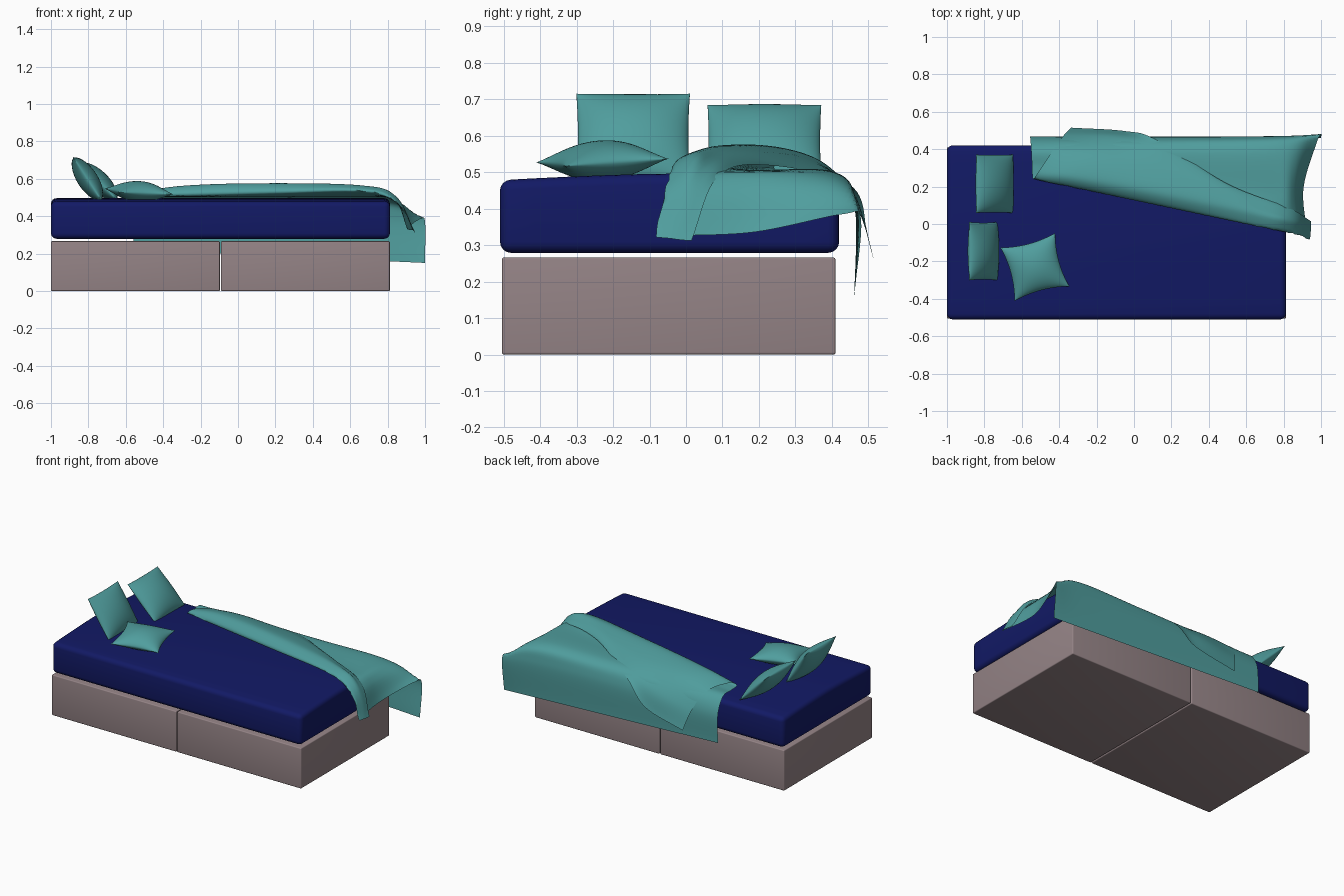
import bpy, bmesh, math
from mathutils import Vector

if "Cube" in bpy.data.objects:
    bpy.data.objects.remove(bpy.data.objects["Cube"])


def material(name, rgb):
    m = bpy.data.materials.new(name)
    m.diffuse_color = (*rgb, 1)
    m.use_nodes = True
    m.node_tree.nodes["Principled BSDF"].inputs["Base Color"].default_value = m.diffuse_color
    return m


TAUPE = material("taupe_fabric", (0.30, 0.23, 0.24))
NAVY = material("navy_fabric", (0.006, 0.010, 0.13))
TEAL = material("teal_fabric", (0.08, 0.34, 0.34))


def finish(name, bm, mat, angle=40):
    bmesh.ops.recalc_face_normals(bm, faces=bm.faces)
    me = bpy.data.meshes.new(name)
    bm.to_mesh(me)
    bm.free()
    me.materials.append(mat)
    ob = bpy.data.objects.new(name, me)
    bpy.context.collection.objects.link(ob)
    bpy.ops.object.select_all(action='DESELECT')
    ob.select_set(True)
    bpy.context.view_layer.objects.active = ob
    bpy.ops.object.shade_smooth_by_angle(angle=math.radians(angle))
    return ob


def rounded_box(name, lo, hi, radius, mat, crown=0.0):
    bm = bmesh.new()
    bmesh.ops.create_cube(bm, size=1)
    for v in bm.verts:
        v.co = Vector([lo[i] + (v.co[i] + 0.5) * (hi[i] - lo[i]) for i in range(3)])
    sharp = bm.edges[:]
    bmesh.ops.bevel(bm, geom=sharp, offset=radius, segments=4, profile=0.5, affect='EDGES')
    if crown:  # top sags gently towards the long sides
        mid = (lo[1] + hi[1]) / 2
        half = (hi[1] - lo[1]) / 2
        for k in range(-4, 5):
            bmesh.ops.bisect_plane(bm, geom=bm.verts[:] + bm.edges[:] + bm.faces[:],
                                   plane_co=(0, mid + k * half / 5, 0), plane_no=(0, 1, 0))
        for v in bm.verts:
            up = max(0, (v.co.z - lo[2] - radius) / (hi[2] - lo[2] - radius))
            v.co.z -= crown * up * (abs(v.co.y - mid) / half) ** 1.5
    return finish(name, bm, mat)


# Two-part base and mattress
rounded_box("base_head", (-1, -0.505, 0), (-0.097, 0.41, 0.266), 0.006, TAUPE)
rounded_box("base_foot", (-0.091, -0.505, 0), (0.812, 0.41, 0.266), 0.006, TAUPE)
rounded_box("mattress", (-1, -0.51, 0.279), (0.812, 0.42, 0.496), 0.03, NAVY, 0.018)


def loft(bm, rows):
    grid = [[bm.verts.new(p) for p in row] for row in rows]
    for a, b in zip(grid, grid[1:]):
        for i in range(len(a) - 1):
            bm.faces.new((a[i], a[i + 1], b[i + 1], b[i]))


# Scatter cushions: two bulged sheets meeting at pinched seams
def cushion(name, centre, half, rot, thick=0.055, pinch=0.05):
    n = 24
    bm = bmesh.new()
    t = [math.sin(math.pi / 2 * (2 * i / n - 1)) for i in range(n + 1)]
    for side in (1, -1):
        loft(bm, [[(half[0] * u * (1 - pinch * (1 - v * v)),
                    half[1] * v * (1 - pinch * (1 - u * u)),
                    side * thick * max(0, (1 - u * u) * (1 - v * v)) ** 0.6)
                   for u in t] for v in t])
    bmesh.ops.remove_doubles(bm, verts=bm.verts, dist=1e-5)
    ob = finish(name, bm, TEAL, 80)
    ob.location = centre
    ob.rotation_euler = [math.radians(a) for a in rot]
    return ob


cushion("cushion_upright_front", (-0.805, -0.145, 0.598), (0.14, 0.156), (0, 57, 0), pinch=0.03)
cushion("cushion_upright_back", (-0.745, 0.215, 0.585), (0.14, 0.156), (0, 45, 0), pinch=0.02)
cushion("cushion_lying", (-0.53, -0.23, 0.532), (0.152, 0.148), (4, 2, 15), pinch=0.13)


# Smooth curve through points, evenly resampled along its length
def spline(pts, count):
    p = [Vector(q) for q in pts]
    p = [2 * p[0] - p[1]] + p + [2 * p[-1] - p[-2]]
    fine = []
    for i in range(1, len(p) - 2):
        a, b, c, d = p[i - 1:i + 3]
        for k in range(20):
            t = k / 20
            fine.append(0.5 * (2 * b + (c - a) * t + (2 * a - 5 * b + 4 * c - d) * t ** 2
                               + (3 * b - a - 3 * c + d) * t ** 3))
    fine.append(p[-2])
    length = [0]
    for a, b in zip(fine, fine[1:]):
        length.append(length[-1] + (b - a).length)
    out, j = [], 0
    for k in range(count):
        s = length[-1] * k / (count - 1)
        while j < len(fine) - 2 and length[j + 1] < s:
            j += 1
        f = (s - length[j]) / max(1e-9, length[j + 1] - length[j])
        out.append(fine[j].lerp(fine[j + 1], min(1, f)))
    return out


# Blanket guide curves, head to foot: side hem, over the top, fold, flap edge
hem = [(-0.56, 0.468, 0.22), (1.0, 0.46, 0.15)]
side = [(-0.555, 0.462, 0.40), (0.3, 0.462, 0.41), (0.8, 0.468, 0.40), (1.0, 0.48, 0.37)]
shoulder = [(-0.55, 0.40, 0.498), (0.3, 0.40, 0.50), (0.8, 0.41, 0.49), (0.975, 0.43, 0.385)]
under = [(-0.545, 0.31, 0.502), (0.1, 0.22, 0.503), (0.72, 0.15, 0.505),
         (0.845, 0.16, 0.475), (0.905, 0.18, 0.335)]
fold = [(-0.54, 0.24, 0.508), (0.2, 0.085, 0.525), (0.68, -0.015, 0.53),
        (0.86, -0.05, 0.46), (0.935, -0.075, 0.325)]
roll = [(-0.51, 0.28, 0.53), (-0.3, 0.25, 0.562), (0.1, 0.17, 0.575),
        (0.65, 0.05, 0.565), (0.84, 0.01, 0.51), (0.945, -0.04, 0.318)]
flap = [(-0.43, 0.40, 0.50), (-0.15, 0.36, 0.535), (0.3, 0.24, 0.555),
        (0.65, 0.10, 0.55), (0.85, 0.04, 0.49), (0.945, -0.02, 0.315)]
drop = [(-0.375, 0.475, 0.39), (-0.1, 0.46, 0.44), (0.15, 0.38, 0.51),
        (0.6, 0.155, 0.535), (0.84, 0.065, 0.49), (0.945, 0.0, 0.313)]
flap_edge = [(-0.336, 0.515, 0.26), (-0.05, 0.497, 0.33), (0.12, 0.45, 0.465),
             (0.5, 0.215, 0.52), (0.83, 0.085, 0.485), (0.945, 0.015, 0.312)]

guides = [spline(g, 70) for g in (hem, side, shoulder, under, fold, roll, flap, drop, flap_edge)]
sheet = bmesh.new()
loft(sheet, [spline(section, 70) for section in zip(*guides)])
finish("folded_blanket", sheet, TEAL, 80)
